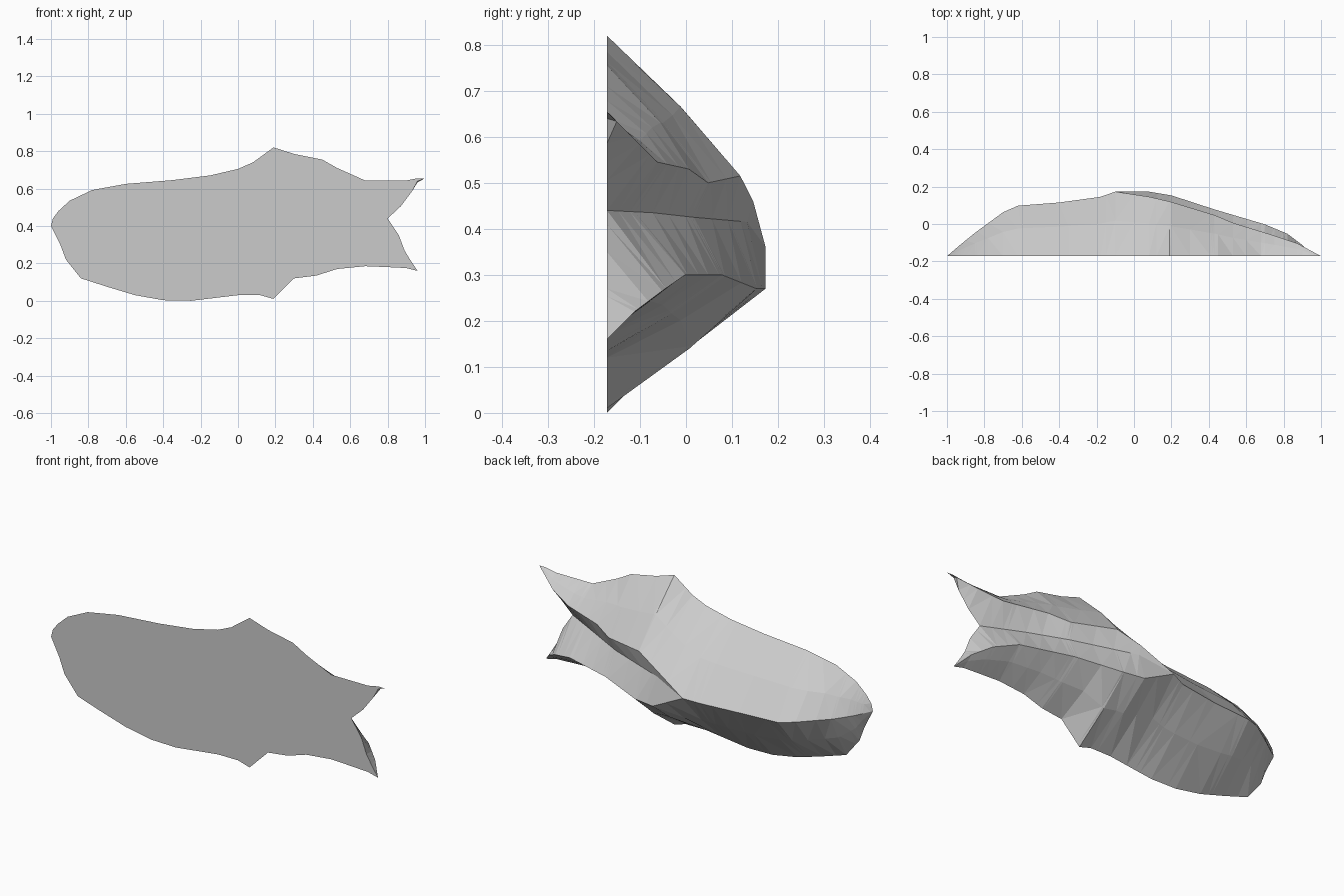
import bpy, bmesh

if "Cube" in bpy.data.objects:
    bpy.data.objects.remove(bpy.data.objects["Cube"])

BACK = -0.172  # y of the flat front plane

# Outline of the flat face: (x, z)
TOP = [(-1, .40), (-.99, .44), (-.96, .48), (-.9, .535), (-.78, .592), (-.6, .625),
       (-.35, .645), (-.15, .67), (0, .705), (.08, .74), (.19, .82), (.3, .785), (.45, .755),
       (.53, .71), (.68, .643), (.9, .643), (.96, .655), (1, .655)]
BOTTOM = [(-1, .40), (-.95, .30), (-.92, .22), (-.84, .12), (-.7, .075), (-.55, .03),
          (-.4, .003), (-.25, 0), (0, .03), (.12, .03), (.19, .01), (.3, .12), (.42, .135),
          (.53, .17), (.68, .185), (.8, .18), (.9, .175), (.96, .16)]
TAIL_UPPER = [(.8, .44), (.87, .505), (.93, .585), (.96, .64), (1, .655)]
TAIL_LOWER = [(.8, .44), (.86, .35), (.89, .27), (.92, .22), (.96, .16)]

# Ridges of the bulging side: (x, z, height); one spine that splits in two at the tail
SPINE = [(-1, .40, 0), (-.93, .38, .06), (-.85, .365, .125), (-.7, .35, .235), (-.62, .34, .27),
         (-.4, .34, .287), (-.18, .345, .317), (-.1, .36, .345)]
RIDGE_UP = SPINE + [(.08, .46, .318), (.2, .515, .29), (.43, .50, .22), (.53, .53, .178),
                    (.75, .545, .11), (.87, .585, .07), (1, .655, 0)]
RIDGE_LOW = SPINE + [(.08, .27, .345), (.2, .27, .325), (.43, .30, .25), (.7, .30, .17),
                     (.82, .265, .12), (.9, .22, .06), (.96, .16, 0)]
VALLEY = SPINE + [(.08, .415, .305), (.41, .425, .19), (.6, .435, .10), (.8, .44, 0)]


def at(line, x):
    """Point (z, height) of a polyline at x."""
    for a, b in zip(line, line[1:]):
        if x <= b[0] + 1e-6:
            t = (x - a[0]) / (b[0] - a[0])
            p = [u + (v - u) * t for u, v in zip(a[1:], b[1:])]
            break
    else:
        p = list(line[-1][1:])
    return p[0], (p[1] if len(p) > 1 else 0)


def flank(edge, ridge, bulge):
    """Three points from outline to ridge, slightly convex."""
    mid = ((edge[0] + ridge[0]) / 2, (edge[1] + ridge[1]) / 2 + bulge * ridge[1])
    return [edge, mid, ridge]


def loft(bm, xs, section):
    """Skin sections along x and close the flat side."""
    rows = [[bm.verts.new((x, BACK + h, z)) for z, h in section(x)] for x in xs]
    for a, b in zip(rows, rows[1:]):
        for i in range(len(a) - 1):
            bm.faces.new((a[i], a[i + 1], b[i + 1], b[i]))
        bm.faces.new((a[-1], a[0], b[0], b[-1]))


def body(x):
    low = flank(at(BOTTOM, x), at(RIDGE_LOW, x), .05)
    up = flank(at(TOP, x), at(RIDGE_UP, x), .05)
    return low + [at(VALLEY, x)] + up[::-1]


def upper_lobe(x):
    return [at(TAIL_UPPER, x)] + flank(at(TOP, x), at(RIDGE_UP, x), .05)[::-1]


def lower_lobe(x):
    return flank(at(BOTTOM, x), at(RIDGE_LOW, x), .05) + [at(TAIL_LOWER, x)]


def stations(lo, hi, *lines):
    xs = {lo, hi} | {p[0] for line in lines for p in line if lo < p[0] < hi}
    return sorted(xs)


bm = bmesh.new()
loft(bm, stations(-1, .8, TOP, BOTTOM, RIDGE_UP, RIDGE_LOW, VALLEY), body)
loft(bm, stations(.8, 1, TOP, TAIL_UPPER, RIDGE_UP), upper_lobe)
loft(bm, stations(.8, .96, BOTTOM, TAIL_LOWER, RIDGE_LOW), lower_lobe)

# Weld the parts into one faceted shell
bmesh.ops.remove_doubles(bm, verts=bm.verts, dist=.001)
bmesh.ops.triangulate(bm, faces=bm.faces)
bmesh.ops.recalc_face_normals(bm, faces=bm.faces)
mesh = bpy.data.meshes.new("half_fish")
bm.to_mesh(mesh)
bm.free()
bpy.context.collection.objects.link(bpy.data.objects.new("half_fish", mesh))
